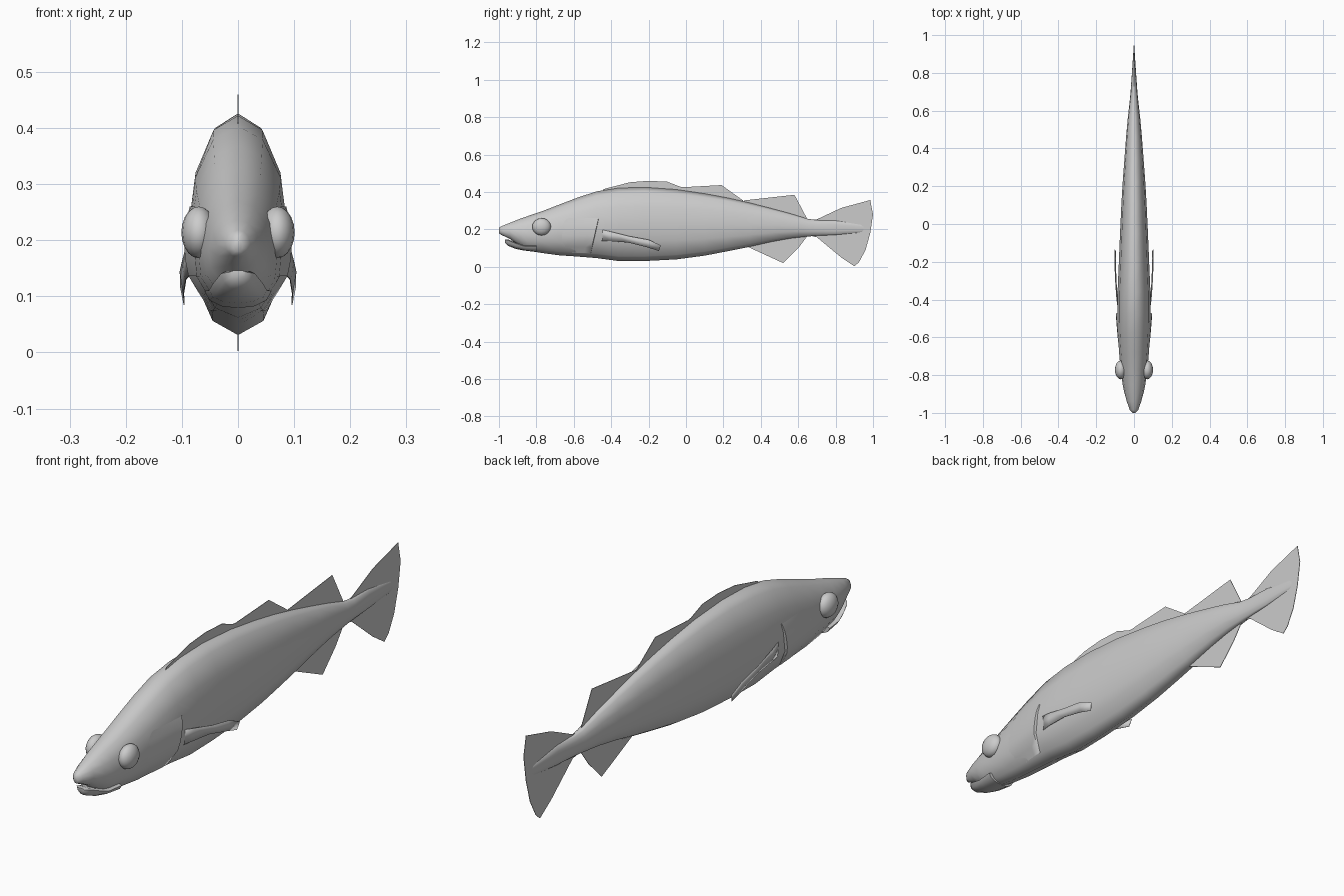
import bpy, bmesh, math
from mathutils import Vector

cube = bpy.data.objects.get("Cube")
if cube:
    bpy.data.objects.remove(cube, do_unlink=True)

grey = bpy.data.materials.new("fish grey")
grey.use_nodes = True
COLOUR = (0.6, 0.6, 0.6, 1)
grey.diffuse_color = COLOUR
grey.node_tree.nodes["Principled BSDF"].inputs["Base Color"].default_value = COLOUR

# Half cross-section: fraction of half width, fraction of height
SECTION = [(0, 1), (.5, .935), (.87, .74), (1, .5), (.93, .27), (.52, .065), (0, 0)]
JAW_SECTION = [(0, 1), (.7, .98), (1, .85), (.85, .4), (.5, .1), (0, 0)]

# Body stations: y, bottom, top, half width
BODY = [
    (-1.0, .178, .208, .008), (-.985, .170, .218, .022), (-.94, .148, .236, .038),
    (-.89, .112, .256, .052), (-.85, .088, .270, .060), (-.77, .074, .297, .071),
    (-.68, .062, .332, .079), (-.58, .055, .370, .085), (-.48, .047, .403, .088),
    (-.36, .031, .422, .087), (-.22, .031, .426, .081), (-.05, .040, .414, .074),
    (.10, .060, .392, .067), (.22, .083, .370, .060), (.34, .107, .343, .051),
    (.46, .134, .312, .042), (.56, .152, .285, .033), (.65, .162, .257, .023),
    (.70, .166, .250, .018), (.80, .170, .248, .011), (.95, .185, .225, .001)]
JAW = [(-.968, .128, .146, .014), (-.95, .112, .146, .030), (-.91, .096, .130, .043),
       (-.87, .088, .115, .052), (-.80, .079, .115, .060)]


def finish(name, bm, smooth=True):
    bmesh.ops.recalc_face_normals(bm, faces=bm.faces[:])
    mesh = bpy.data.meshes.new(name)
    bm.to_mesh(mesh)
    bm.free()
    mesh.materials.append(grey)
    ob = bpy.data.objects.new(name, mesh)
    bpy.context.collection.objects.link(ob)
    if smooth:
        bpy.ops.object.select_all(action='DESELECT')
        ob.select_set(True)
        bpy.context.view_layer.objects.active = ob
        bpy.ops.object.shade_smooth_by_angle(angle=math.radians(70))
    return ob


def loft(name, stations, half):
    """Skin mirrored cross-sections along y and cap both ends."""
    ring = half + [(-u, v) for u, v in half[-2:0:-1]]
    bm = bmesh.new()
    rows = [[bm.verts.new((u * w, y, lo + v * (hi - lo))) for u, v in ring]
            for y, lo, hi, w in stations]
    n = len(ring)
    for a, b in zip(rows, rows[1:]):
        for i in range(n):
            bm.faces.new((a[i], a[(i + 1) % n], b[(i + 1) % n], b[i]))
    bm.faces.new(rows[0])
    bm.faces.new(rows[-1])
    return finish(name, bm)


def body_x(y, z):
    """Half width of the body at a given y and z."""
    for a, b in zip(BODY, BODY[1:]):
        if a[0] <= y <= b[0]:
            t = (y - a[0]) / (b[0] - a[0])
            lo, hi, w = (a[k] + t * (b[k] - a[k]) for k in (1, 2, 3))
            v = (z - lo) / (hi - lo)
            for (u0, v0), (u1, v1) in zip(SECTION, SECTION[1:]):
                if v1 <= v <= v0:
                    return w * (u0 + (u1 - u0) * (v0 - v) / (v0 - v1))
    return 0


def fin(name, outline):
    """Thin upright plate on the centre plane."""
    bm = bmesh.new()
    bm.faces.new([bm.verts.new((0, y, z)) for y, z in outline])
    ob = finish(name, bm, smooth=False)
    mod = ob.modifiers.new("thickness", 'SOLIDIFY')
    mod.thickness = .002
    mod.offset = 0


# Body and lower jaw
loft("body", BODY, SECTION)
loft("lower_jaw", JAW, JAW_SECTION)

# Fins along the back, under the tail and the tail itself
fin("front_dorsal_fin", [(-.46, .39), (-.44, .416), (-.30, .452), (-.20, .460),
                         (-.10, .455), (-.03, .428), (.0, .424), (.0, .37)])
fin("middle_dorsal_fin", [(-.01, .37), (-.01, .426), (.19, .437), (.305, .355), (.31, .32)])
fin("rear_dorsal_fin", [(.29, .32), (.31, .355), (.58, .385), (.645, .262), (.64, .23)])
fin("anal_fin", [(.32, .14), (.33, .107), (.52, .020), (.60, .10), (.65, .166), (.62, .19)])
fin("tail_fin", [(.67, .165), (.70, .158), (.83, .05), (.90, .003), (.925, .025), (.96, .09),
                 (.985, .18), (1.0, .28), (.985, .357), (.83, .315), (.70, .254), (.67, .25)])

for side, s in (("left", 1), ("right", -1)):
    # Bulging eye
    bm = bmesh.new()
    bmesh.ops.create_uvsphere(bm, u_segments=16, v_segments=10, radius=1)
    for v in bm.verts:
        x, y, z = v.co
        v.co = Vector((s * (.070 + .031 * x), -.772 + .05 * y, .214 + .046 * z))
    finish(side + "_eye", bm)

    # Gill cover: shell that lifts off the body towards its rear edge
    bm = bmesh.new()
    rows = []
    for j in range(7):
        t = j / 6
        z = .075 + .185 * t
        rear = -.51 + .042 * t
        lift = .012 * math.sin(math.pi * (.1 + .8 * t))
        row = []
        for i in range(6):
            k = i / 5
            y = -.68 + k * (rear + .68)
            row.append(bm.verts.new((s * (body_x(y, z) - .001 + lift * k), y, z)))
        row.append(bm.verts.new((s * (body_x(rear, z) - .004), rear + .003, z)))
        rows.append(row)
    for a, b in zip(rows, rows[1:]):
        for i in range(6):
            bm.faces.new((a[i], a[i + 1], b[i + 1], b[i]))
    finish(side + "_gill_cover", bm)

    # Pectoral fin: strip of stations (y, upper z, lower z, x)
    bm = bmesh.new()
    strip = [(-.48, .205, .14, .080), (-.40, .188, .138, .092), (-.30, .163, .130, .099),
             (-.20, .145, .105, .103), (-.135, .115, .085, .102)]
    pairs = [(bm.verts.new((s * x, y, hi)), bm.verts.new((s * (x - .006), y - .01, lo)))
             for y, hi, lo, x in strip]
    for (a, b), (c, d) in zip(pairs, pairs[1:]):
        bm.faces.new((a, b, d, c))
    ob = finish(side + "_pectoral_fin", bm)
    mod = ob.modifiers.new("thickness", 'SOLIDIFY')
    mod.thickness = .002
    mod.offset = 0
